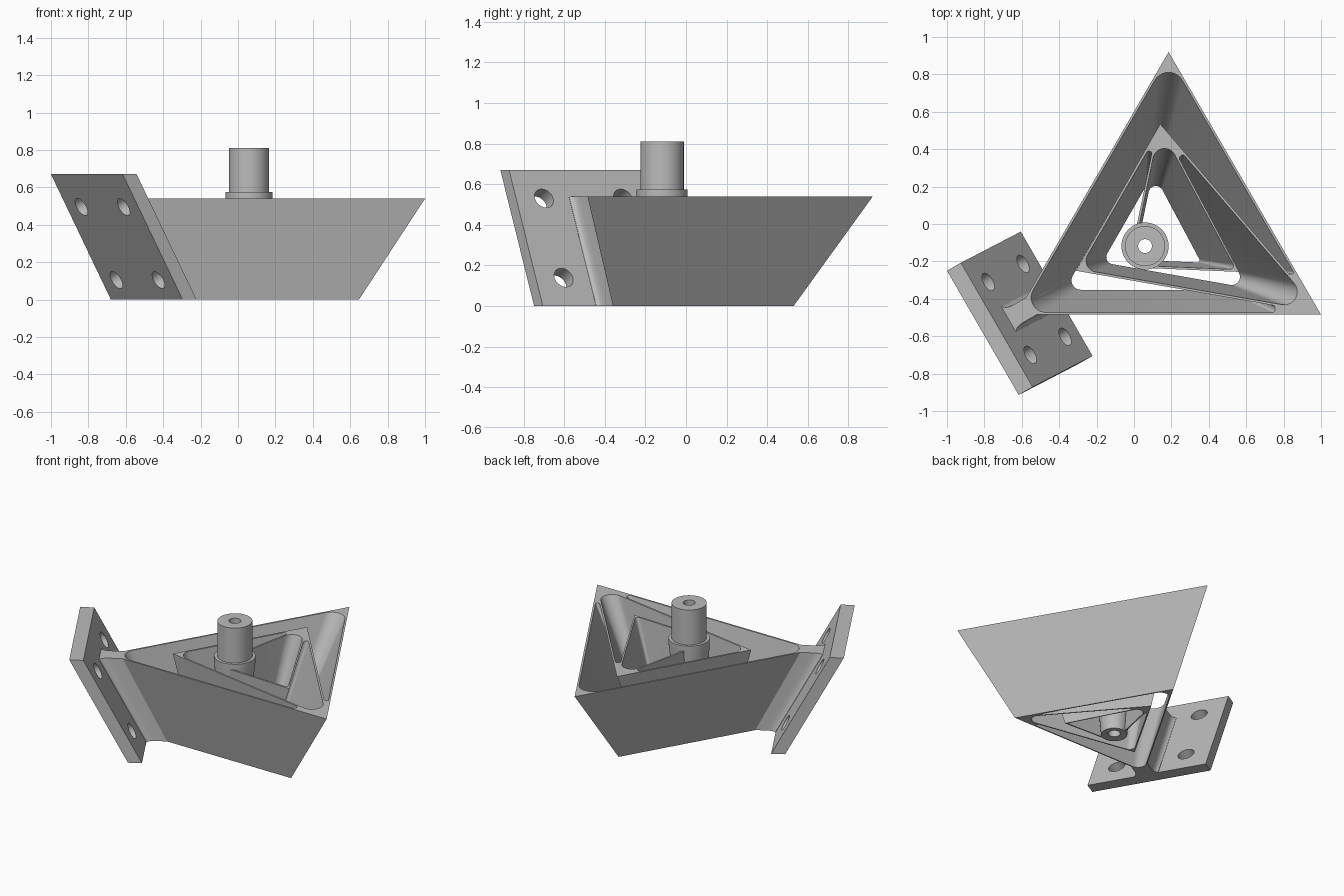
import bpy, bmesh, math
from mathutils import Vector

cube = bpy.data.objects.get("Cube")
if cube:
    bpy.data.objects.remove(cube)

TOP = 0.54                        # height of the frame
APEX = Vector((0.038, -0.143))    # all frame walls taper towards this axis
SLOPE = 0.68
U = Vector((0.5, -0.866, 0))      # along the mounting plate
N = Vector((0.866, 0.5, 0))       # from the plate towards the frame
LEAN = Vector((0.478, 0.248, -1)) # downhill direction of the plate

grey = bpy.data.materials.new("light_grey")
grey.use_nodes = True
grey.diffuse_color = (0.5, 0.5, 0.5, 1)
grey.node_tree.nodes["Principled BSDF"].inputs["Base Color"].default_value = (0.5, 0.5, 0.5, 1)


def skin(name, rings, closed=False):
    """Join equal rings of points into a solid, capped unless closed."""
    bm = bmesh.new()
    loops = [[bm.verts.new(p) for p in ring] for ring in rings]
    n = len(loops[0])
    pairs = list(zip(loops, loops[1:]))
    if closed:
        pairs.append((loops[-1], loops[0]))
    else:
        bm.faces.new(loops[0])
        bm.faces.new(loops[-1])
    for a, b in pairs:
        for i in range(n):
            j = (i + 1) % n
            bm.faces.new((a[i], a[j], b[j], b[i]))
    bmesh.ops.recalc_face_normals(bm, faces=bm.faces)
    mesh = bpy.data.meshes.new(name)
    bm.to_mesh(mesh)
    bm.free()
    mesh.materials.append(grey)
    obj = bpy.data.objects.new(name, mesh)
    bpy.context.collection.objects.link(obj)
    return obj


def tapered(name, pts, z0, z1):
    """Outline given at the frame top, narrowing downwards."""
    def ring(z):
        k = 1 + (z - TOP) * SLOPE
        return [(*(APEX + (Vector(p) - APEX) * k), z) for p in pts]
    return skin(name, [ring(z0), ring(z1)])


def rounded(corners, steps=10):
    """Outline from (x, y, radius) corners."""
    out = []
    for i, (x, y, r) in enumerate(corners):
        p = Vector((x, y))
        if r == 0:
            out.append(p)
            continue
        a = Vector(corners[i - 1][:2]) - p
        b = Vector(corners[(i + 1) % len(corners)][:2]) - p
        half = a.angle(b) / 2
        t = min(r / math.tan(half), 0.48 * min(a.length, b.length))
        r = t * math.tan(half)
        a.normalize()
        b.normalize()
        c = p + (a + b).normalized() * (r / math.sin(half))
        v0, v1 = p + a * t - c, p + b * t - c
        sweep = v0.angle(v1)
        for s in range(steps + 1):
            f = s / steps
            out.append(c + (v0 * math.sin((1 - f) * sweep) + v1 * math.sin(f * sweep)) / math.sin(sweep))
    return out


def cut(obj, cutter):
    mod = obj.modifiers.new("cut", "BOOLEAN")
    mod.operation = "DIFFERENCE"
    mod.solver = "EXACT"
    mod.object = cutter
    bpy.ops.object.select_all(action="DESELECT")
    bpy.context.view_layer.objects.active = obj
    obj.select_set(True)
    bpy.ops.object.modifier_apply(modifier=mod.name)


def smooth(obj):
    bpy.ops.object.select_all(action="DESELECT")
    bpy.context.view_layer.objects.active = obj
    obj.select_set(True)
    bpy.ops.object.shade_smooth_by_angle(angle=math.radians(30))


# Tapered triangular frame
frame = tapered("flexure_frame", [(0.185, 0.92), (-0.63, -0.485), (1, -0.485)], 0, TOP)

# Nested pockets leave thin blade walls between thick corners
outer_pocket = [(0.185, 0.896, 0.086), (-0.609, -0.473, 0.08), (0.755, -0.473, 0.016),
                (0.755, -0.437, 0.016), (-0.31, -0.25, 0), (0.14, 0.535, 0),
                (0.83, -0.268, 0.013), (0.86, -0.268, 0.013)]
middle_pocket = [(0.26, 0.377, 0.013), (0.984, -0.465, 0.07), (-0.291, -0.241, 0.06),
                 (0.073, 0.392, 0.012), (0.097, 0.385, 0.012), (-0.02, -0.17, 0),
                 (0.03, -0.234, 0), (0.562, -0.256, 0), (0.24, 0.352, 0.013)]
inner_pocket = [(0.137, 0.523, 0.062), (-0.006, -0.17, 0), (0.04, -0.222, 0),
                (0.545, -0.243, 0.018)]

# Neck joining the frame corner to the plate, flared at the plate
root = Vector((-0.668, -0.508, TOP))
side = [(-0.03, 0.078), (0, 0.078), (0.006, 0.068), (0.018, 0.06), (0.035, 0.056),
        (0.06, 0.054), (0.145, 0.054)]
outline = side + [(a, -b) for a, b in reversed(side)]
neck_top = [root + N * a + U * b for a, b in outline]
neck = skin("neck", [[p + LEAN * TOP for p in neck_top], neck_top])

for i, corners in enumerate((outer_pocket, middle_pocket, inner_pocket)):
    cutter = tapered("pocket_cutter", rounded(corners), -0.1, TOP + 0.1)
    cut(frame, cutter)
    if i == 0:
        cut(neck, cutter)
    bpy.data.objects.remove(cutter)

# Leaning mounting plate
HEIGHT, LENGTH, THICK = 0.67, 0.767, 0.086
corner = Vector((-1, -0.25, HEIGHT))
plate_top = [corner, corner + U * LENGTH, corner + U * LENGTH + N * THICK, corner + N * THICK]
plate = skin("mounting_plate", [[p + LEAN * HEIGHT for p in plate_top], plate_top])

# Four bolt holes square to the plate
axis = U.cross(LEAN).normalized()
across = axis.cross(U)
for along in (-0.225, 0.225):
    for drop in (0.14, 0.53):
        c = corner + N * THICK + U * (LENGTH / 2 + along) + LEAN * drop
        circle = [c + (U * math.cos(t) + across * math.sin(t)) * 0.052
                  for t in (math.tau * k / 32 for k in range(32))]
        cutter = skin("hole_cutter", [[p + axis * d for p in circle] for d in (-0.2, 0.2)])
        cut(plate, cutter)
        bpy.data.objects.remove(cutter)

# Hollow post: tapered hub, collar, shaft and bore
centre = Vector((0.059, -0.118))
low = APEX + (centre - APEX) * (1 - TOP * SLOPE)
stations = [(low, 0.08, 0), (centre, 0.126, TOP), (centre, 0.126, 0.575), (centre, 0.107, 0.575),
            (centre, 0.107, 0.81), (centre, 0.037, 0.81), (centre, 0.037, 0)]
rings = [[(c.x + r * math.cos(math.tau * k / 48), c.y + r * math.sin(math.tau * k / 48), z)
          for k in range(48)] for c, r, z in stations]
post = skin("hollow_post", rings, closed=True)

for part in (frame, neck, plate, post):
    smooth(part)
